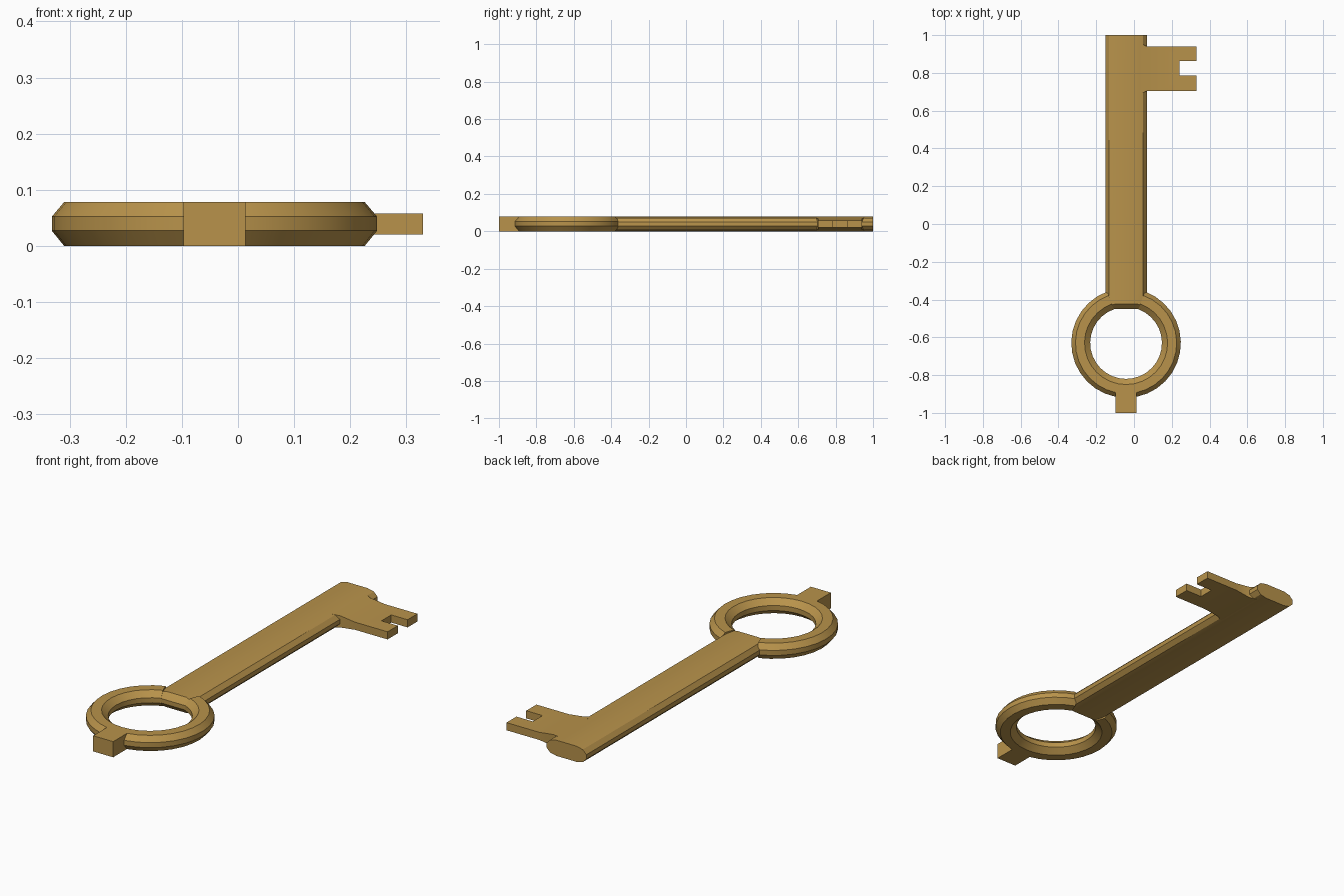
import bpy, bmesh
from math import sin, cos, radians

if "Cube" in bpy.data.objects:
    bpy.data.objects.remove(bpy.data.objects["Cube"])

brass = bpy.data.materials.new("brass")
brass.diffuse_color = (0.48, 0.29, 0.07, 1)
brass.use_nodes = True
brass.node_tree.nodes["Principled BSDF"].inputs["Base Color"].default_value = brass.diffuse_color
CX, RING_Y, H = -0.042, -0.63, 0.078


def loft(bm, sections, cap_start=True, cap_end=True):
    """Skin a series of closed loops with quads."""
    loops = [[bm.verts.new(p) for p in s] for s in sections]
    n = len(loops[0])
    for a, b in zip(loops, loops[1:]):
        for i in range(n):
            bm.faces.new((a[i], a[(i + 1) % n], b[(i + 1) % n], b[i]))
    if cap_start:
        bm.faces.new(loops[0])
    if cap_end:
        bm.faces.new(loops[-1])
    return loops


def finish(bm, name):
    bmesh.ops.recalc_face_normals(bm, faces=bm.faces)
    me = bpy.data.meshes.new(name)
    bm.to_mesh(me)
    bm.free()
    ob = bpy.data.objects.new(name, me)
    me.materials.append(brass)
    bpy.context.collection.objects.link(ob)
    bpy.ops.object.select_all(action='DESELECT')
    ob.select_set(True)
    bpy.context.view_layer.objects.active = ob
    bpy.ops.object.shade_smooth_by_angle(angle=radians(30))


# ring: faceted profile swept around, open where it meets the shaft
profile = [(.29, .027), (.29, .052), (.268, H), (.22, H),
           (.19, .052), (.19, .027), (.22, 0), (.268, 0)]
SEGS = 28
bm = bmesh.new()
sections = []
for i in range(SEGS + 1):
    a = radians(110 + 320 * i / SEGS)
    sections.append([(CX + r * cos(a), RING_Y + r * sin(a), z) for r, z in profile])
loft(bm, sections)
finish(bm, "ring_bow")

# shaft: flattened round section, wedge-shaped end inside the ring
half = [(.055, 0), (.09, .008), (.11, .028), (.11, .05), (.09, .07), (.055, H)]
section = half + [(-x, z) for x, z in reversed(half)]
bm = bmesh.new()


def end_y(z):
    return -0.45 + 0.027 * max(0, abs(z - H / 2) - 0.012) / 0.027


loops = loft(bm, [
    [(CX + x, 1, z) for x, z in section],
    [(CX + x, -0.375, z) for x, z in section],
    [(CX + max(-.085, min(.085, x)), end_y(z), z) for x, z in section],
], cap_end=False)
end, n = loops[-1], len(half)
for i in range(n - 1):
    bm.faces.new((end[i], end[i + 1], end[2 * n - 2 - i], end[2 * n - 1 - i]))
finish(bm, "shaft")

# bit: flared root, then a notched plate
bm = bmesh.new()


def rect(x, y0, y1, t):
    m = H / 2
    return [(x, y0, m - t), (x, y1, m - t), (x, y1, m + t), (x, y0, m + t)]


loft(bm, [rect(.035, .69, .955, .034), rect(.07, .705, .94, .029),
          rect(.15, .705, .94, .019)], cap_end=False)
outline = [(.15, .705), (.33, .705), (.33, .785), (.24, .785),
           (.24, .862), (.33, .862), (.33, .94), (.15, .94)]
loops = loft(bm, [[(x, y, H / 2 + s * .019) for x, y in outline] for s in (-1, 1)])
# open the inner side so the plate welds to the root
bmesh.ops.delete(bm, geom=[f for f in bm.faces
                           if all(abs(v.co.x - .15) < 1e-4 for v in f.verts)],
                 context='FACES_ONLY')
bmesh.ops.remove_doubles(bm, verts=bm.verts, dist=1e-4)
finish(bm, "bit")

# tab at the end of the ring
bm = bmesh.new()
loft(bm, [[(CX + x, y, z) for x, z in ((-.055, 0), (.055, 0), (.055, H), (-.055, H))]
          for y in (-1, -0.885)])
finish(bm, "end_tab")
